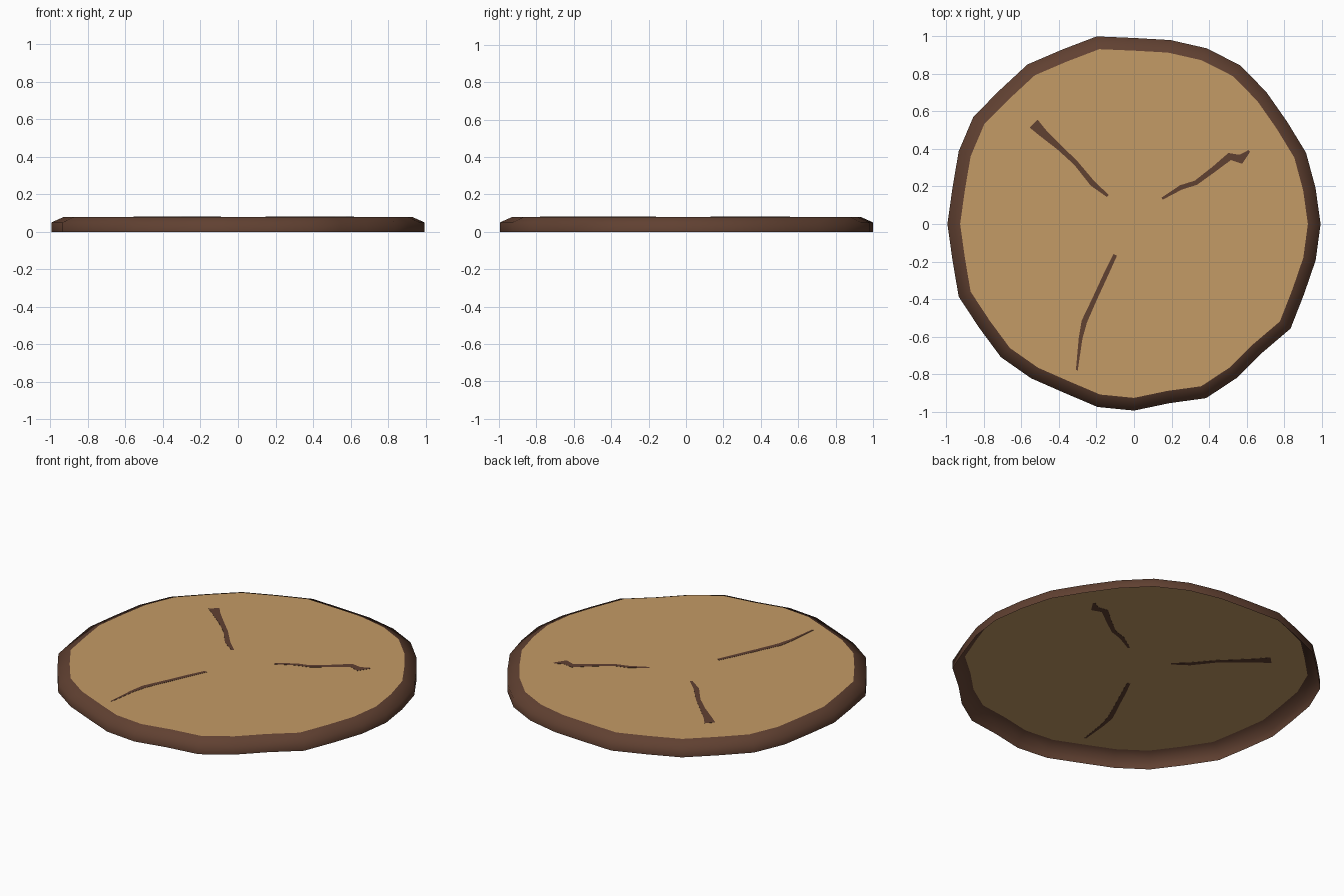
import bpy, math
from mathutils import Vector

if "Cube" in bpy.data.objects:
    bpy.data.objects.remove(bpy.data.objects["Cube"])

def material(name, rgb):
    m = bpy.data.materials.new(name)
    m.diffuse_color = (*rgb, 1)
    m.use_nodes = True
    m.node_tree.nodes["Principled BSDF"].inputs["Base Color"].default_value = m.diffuse_color
    return m

BARK = material("dark_bark_brown", (0.118, 0.052, 0.031))
WOOD = material("pale_wood", (0.55, 0.325, 0.132))

def make(name, verts, faces, mat, smooth=False):
    me = bpy.data.meshes.new(name)
    me.from_pydata(verts, [], faces)
    me.materials.append(mat)
    for p in me.polygons:
        p.use_smooth = smooth
    ob = bpy.data.objects.new(name, me)
    bpy.context.collection.objects.link(ob)
    return ob

# Irregular outline: one radius for each of 32 directions
RADII = [.995, .987, .993, .982, .997, 1.018, 1.014, 1.0,
         .992, 1.02, 1.006, 1.023, 1.011, 1.03, 1.012, .987,
         .995, .987, 1.012, .994, 1.004, .989, .974, .995,
         .995, .974, 1.005, .987, .969, 1.004, .981, .988]
N = len(RADII)
TOP = 0.08

def ring(scale, z):
    return [(r * scale * math.cos(math.tau * i / N),
             r * scale * math.sin(math.tau * i / N), z)
            for i, r in enumerate(RADII)]

# Bark: open shell with upright wall and sloped shoulder
verts = ring(1, 0) + ring(1, 0.05) + ring(0.932, TOP)
faces = [(k * N + i, k * N + (i + 1) % N, (k + 1) * N + (i + 1) % N, (k + 1) * N + i)
         for k in range(2) for i in range(N)]
make("bark_rim", verts, faces, BARK, smooth=True)

# Cut wood face: flat fan, open underneath
make("wood_face", ring(0.932, TOP) + [(0, 0, TOP)],
     [(i, (i + 1) % N, N) for i in range(N)], WOOD)

# Cracks: thin tapered plates seen from both sides of the wood (x, y, width)
CRACKS = {
    "crack_right": [(.15, .135, .012), (.25, .195, .025), (.33, .22, .025),
                    (.43, .295, .03), (.51, .36, .04), (.57, .345, .05), (.615, .39, .012)],
    "crack_left": [(-.14, .15, .015), (-.22, .215, .03), (-.31, .325, .025),
                   (-.4, .41, .03), (-.485, .485, .045), (-.535, .535, .06)],
    "crack_front": [(-.1, -.165, .02), (-.15, -.27, .025), (-.21, -.4, .025),
                    (-.265, -.52, .03), (-.285, -.61, .02), (-.305, -.78, .01)],
}
for name, path in CRACKS.items():
    pts = [Vector(p[:2]) for p in path]
    n = len(pts)
    verts = []
    for i, p in enumerate(pts):
        d = (pts[min(i + 1, n - 1)] - pts[max(i - 1, 0)]).normalized()
        side = Vector((-d.y, d.x)) * path[i][2] / 2
        a, b = p + side, p - side
        verts += [(a.x, a.y, TOP + .001), (b.x, b.y, TOP + .001),
                  (b.x, b.y, TOP - .001), (a.x, a.y, TOP - .001)]
    faces = [(4 * i + j, 4 * i + (j + 1) % 4, 4 * i + 4 + (j + 1) % 4, 4 * i + 4 + j)
             for i in range(n - 1) for j in range(4)]
    faces = [f[::-1] for f in faces]
    faces += [(0, 1, 2, 3), tuple(4 * n - 1 - j for j in range(4))]
    make(name, verts, faces, BARK)
